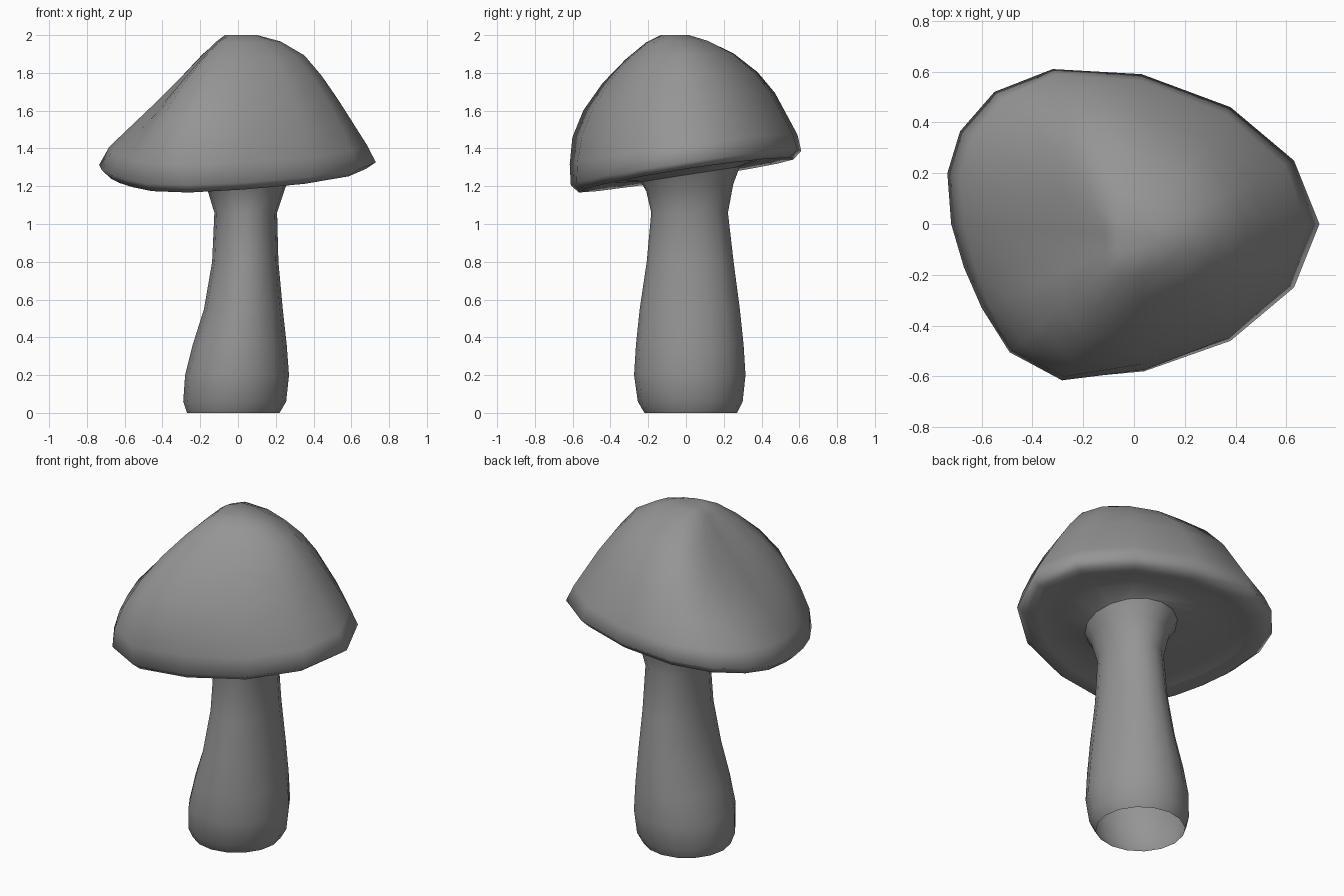
import bpy
import bmesh
from math import cos, sin, tau
from mathutils import Vector

cube = bpy.data.objects.get("Cube")
if cube:
    bpy.data.objects.remove(cube, do_unlink=True)

SIDES = 16

grey = bpy.data.materials.new("mushroom grey")
grey.use_nodes = True
colour = (0.3, 0.3, 0.3, 1)
grey.diffuse_color = colour
grey.node_tree.nodes["Principled BSDF"].inputs["Base Color"].default_value = colour


def loft(name, rings, cap_end=False):
    """Skin a list of equal point rings into one smooth object."""
    bm = bmesh.new()
    loops = [[bm.verts.new(p) for p in ring] for ring in rings]
    for a, b in zip(loops, loops[1:]):
        for i in range(SIDES):
            j = (i + 1) % SIDES
            bm.faces.new((a[i], a[j], b[j], b[i]))
    if cap_end:
        bm.faces.new(loops[-1])
    mesh = bpy.data.meshes.new(name)
    bm.to_mesh(mesh)
    bm.free()
    mesh.materials.append(grey)
    mesh.polygons.foreach_set("use_smooth", [True] * len(mesh.polygons))
    obj = bpy.data.objects.new(name, mesh)
    bpy.context.collection.objects.link(obj)
    return obj


def oval(x0, x1, y0, y1, z, tilt=0):
    """Ring of points filling the given extents, rising to the back by tilt."""
    ring = []
    for i in range(SIDES):
        a = tau * i / SIDES
        y = (y0 + y1) / 2 + (y1 - y0) / 2 * sin(a)
        ring.append(Vector(((x0 + x1) / 2 + (x1 - x0) / 2 * cos(a), y, z + tilt * y)))
    return ring


# Stem: swollen foot, slim neck, flare under the cap, open at the ground
stem_sections = [
    (-.27, .22, -.22, .27, 0),
    (-.29, .255, -.255, .30, .06),
    (-.28, .27, -.275, .315, .2),
    (-.24, .258, -.265, .305, .36),
    (-.18, .237, -.245, .285, .55),
    (-.137, .214, -.208, .252, .8),
    (-.125, .207, -.184, .222, 1.06),
    (-.165, .25, -.21, .25, 1.19, .08),
    (-.21, .29, -.24, .285, 1.26, .155),
]
stem_rings = [oval(*s) for s in stem_sections]
loft("stem", stem_rings)

# Cap: lopsided tilted rim outline
outline = [
    (.73, 0), (.63, .25), (.38, .46), (.03, .59),
    (-.32, .61), (-.55, .52), (-.685, .365), (-.735, .2),
    (-.72, 0), (-.67, -.17), (-.6, -.33), (-.49, -.505),
    (-.28, -.61), (.04, -.58), (.38, -.46), (.63, -.25),
]
rim = [Vector((x, y, 1.305 + .03 * x + .15 * y)) for x, y in outline]
axis = Vector((.03, -.05, 0))

# Radius at each height, for the +x, +y, -x and -y sides
heights = (0, .14, .32, .5, .68, .84, .95, 1)
profiles = (
    (1, .93, .82, .71, .59, .46, .28, .1),
    (1, .97, .88, .79, .65, .46, .25, .1),
    (1, .93, .76, .59, .43, .29, .19, .13),
    (1, 1.01, .985, .88, .7, .48, .29, .15),
)
# How quickly each side turns into the next
even = (0, .25, .5, .75)
blends = (even, (0, .5, .92, 1), (0, .1, .32, .65), even)


def dome_ring(level):
    ring = []
    for i, p in enumerate(rim):
        side, step = divmod(i, SIDES // 4)
        t = blends[side][step]
        r = profiles[side][level] * (1 - t) + profiles[(side + 1) % 4][level] * t
        q = axis + (p - axis) * r
        q.z = p.z + (2 - p.z) * heights[level]
        ring.append(q)
    return ring


def under_ring(scale, base):
    """Inset ring on the tilted underside."""
    return [Vector((p.x * scale, p.y * scale,
                    base + scale * (.04 * p.x + .155 * p.y))) for p in rim]


cap_rings = [stem_rings[-1], under_ring(.62, 1.285), under_ring(.82, 1.278),
             under_ring(.93, 1.265)]
cap_rings += [dome_ring(k) for k in range(len(heights))]
loft("cap", cap_rings, cap_end=True)
